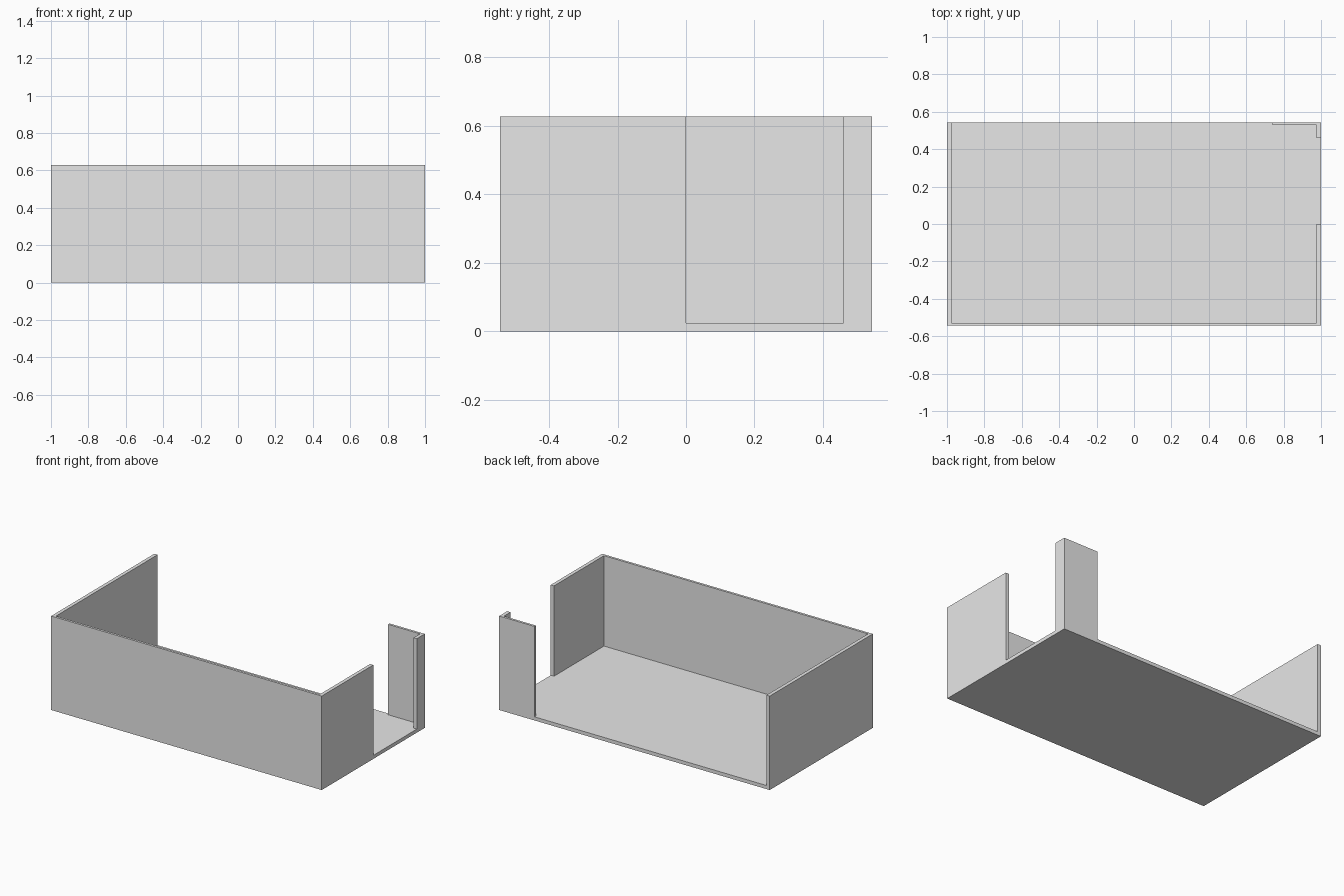
import bpy

default_cube = bpy.data.objects.get("Cube")
if default_cube:
    bpy.data.objects.remove(default_cube, do_unlink=True)

grey = bpy.data.materials.new("light grey")
grey.use_nodes = True
colour = (0.8, 0.8, 0.8, 1)
grey.diffuse_color = colour
grey.node_tree.nodes["Principled BSDF"].inputs["Base Color"].default_value = colour

HALF_X, HALF_Y, HEIGHT = 1.0, 0.544, 0.628
FLOOR, SIDE, END = 0.024, 0.024, 0.016
INNER_X, INNER_Y = HALF_X - SIDE, HALF_Y - END


def extrude_outline(name, outline, bottom, top):
    """Extrude a counter-clockwise plan outline into a flat-faced solid."""
    n = len(outline)
    verts = [(x, y, z) for z in (bottom, top) for x, y in outline]
    faces = [tuple(reversed(range(n))), tuple(range(n, 2 * n))]
    faces += [(i, (i + 1) % n, n + (i + 1) % n, n + i) for i in range(n)]
    mesh = bpy.data.meshes.new(name)
    mesh.from_pydata(verts, [], faces)
    mesh.materials.append(grey)
    obj = bpy.data.objects.new(name, mesh)
    bpy.context.collection.objects.link(obj)
    return obj


# Floor slab
extrude_outline("floor", [(-HALF_X, -HALF_Y), (HALF_X, -HALF_Y),
                          (HALF_X, HALF_Y), (-HALF_X, HALF_Y)], 0, FLOOR)

# Full right wall, front wall and half-length left wall in one piece
extrude_outline("enclosing_wall", [
    (-HALF_X, -HALF_Y), (HALF_X, -HALF_Y), (HALF_X, 0), (INNER_X, 0),
    (INNER_X, -INNER_Y), (-INNER_X, -INNER_Y), (-INNER_X, HALF_Y),
    (-HALF_X, HALF_Y)], FLOOR, HEIGHT)

# L-shaped post at the back left corner
extrude_outline("corner_wall", [
    (HALF_X, 0.46), (HALF_X, HALF_Y), (0.74, HALF_Y), (0.74, INNER_Y),
    (INNER_X, INNER_Y), (INNER_X, 0.46)], FLOOR, HEIGHT)
